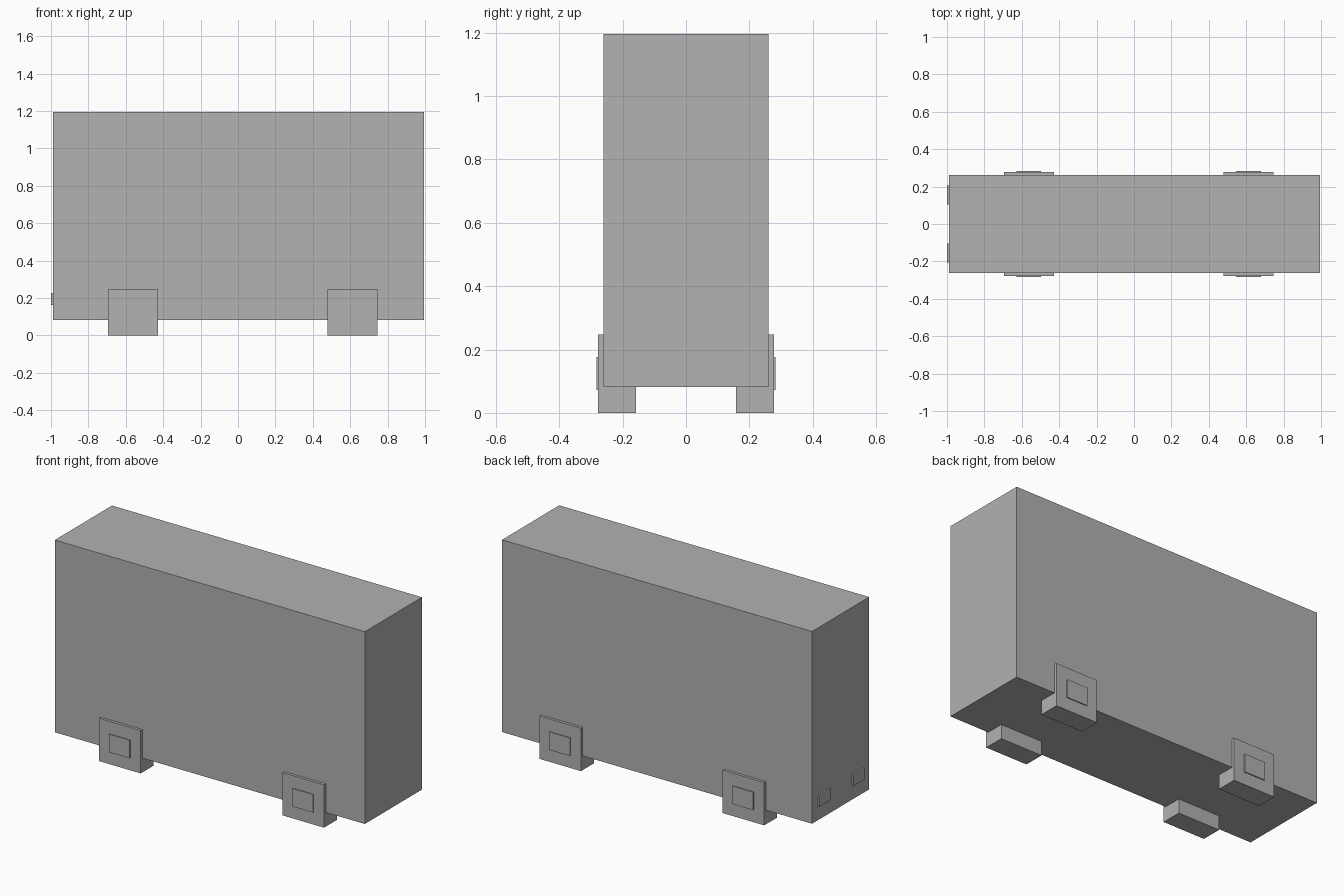
import bpy

# Remove the default cube
old = bpy.data.objects.get("Cube")
if old:
    bpy.data.objects.remove(old, do_unlink=True)

# Single flat colour
GREY = (0.445, 0.445, 0.445, 1.0)
grey = bpy.data.materials.new("plain grey")
grey.use_nodes = True
grey.diffuse_color = GREY
grey.node_tree.nodes["Principled BSDF"].inputs["Base Color"].default_value = GREY


def box(name, low, high):
    """Add a box that spans two opposite corners."""
    centre = [(a + b) / 2 for a, b in zip(low, high)]
    bpy.ops.mesh.primitive_cube_add(size=1, location=centre)
    obj = bpy.context.object
    obj.name = obj.data.name = name
    obj.scale = [b - a for a, b in zip(low, high)]
    bpy.ops.object.transform_apply(location=False, rotation=False, scale=True)
    obj.data.materials.append(grey)
    return obj


def box_at_side(name, side, x, half_x, y_range, z_range):
    """Add a box whose y range is mirrored to the given side."""
    y_low, y_high = sorted(side * y for y in y_range)
    return box(name, (x - half_x, y_low, z_range[0]),
               (x + half_x, y_high, z_range[1]))


# Tall slab body
box("body", (-0.99, -0.261, 0.082), (0.995, 0.261, 1.195))

# Square wheels with raised hub plates, and small lights on the -x end
for side, side_name in ((-1, "front"), (1, "back")):
    for x, end_name in ((-0.562, "right"), (0.612, "left")):
        label = f"{side_name}_{end_name}"
        box_at_side(f"{label}_wheel", side, x, 0.133, (0.158, 0.277), (0, 0.248))
        box_at_side(f"{label}_hub", side, x, 0.066, (0.27, 0.283), (0.072, 0.176))
    box_at_side(f"{side_name}_light", side, -0.99, 0.01, (0.105, 0.207), (0.163, 0.228))
